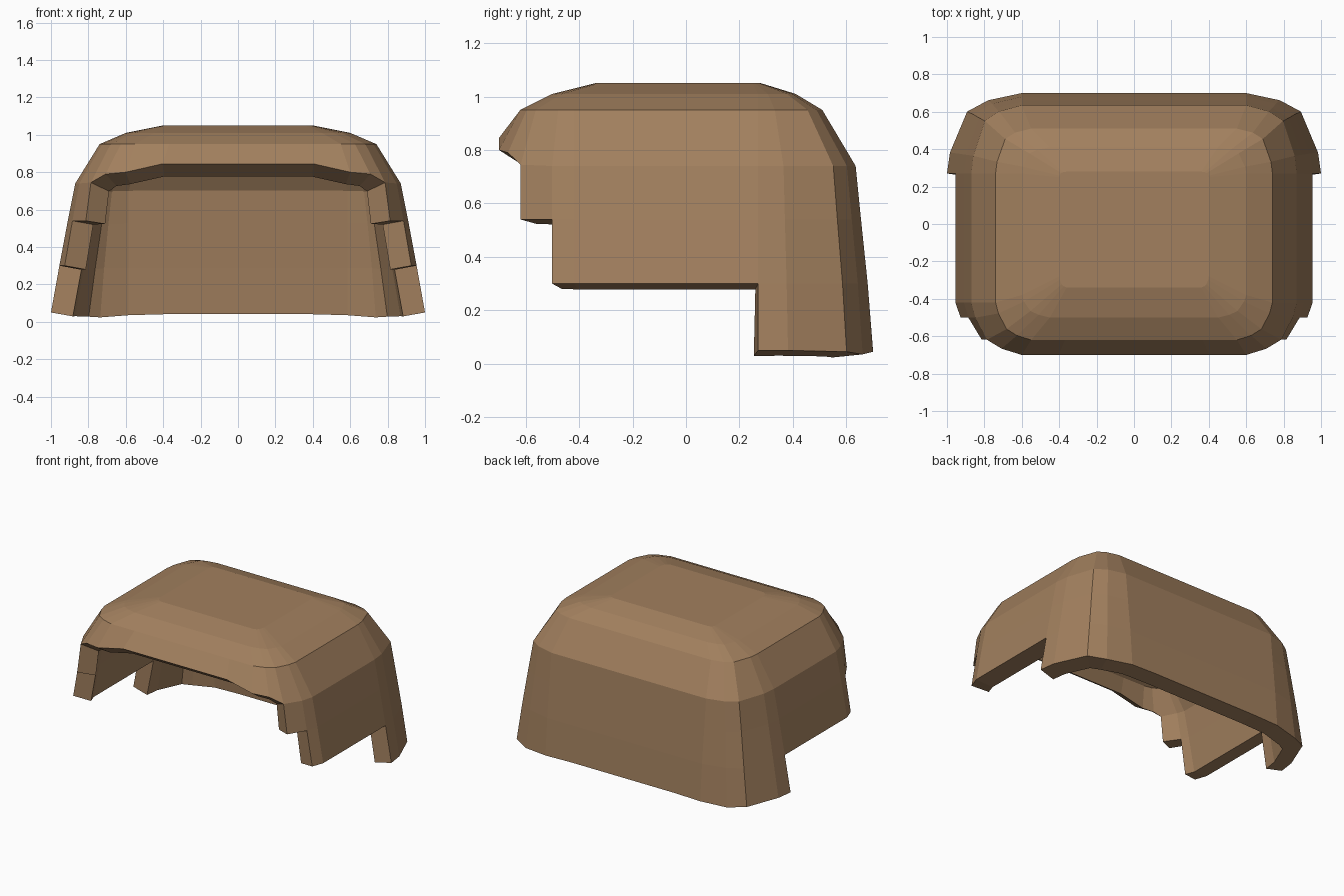
import bpy, bmesh

cube = bpy.data.objects.get("Cube")
if cube:
    bpy.data.objects.remove(cube, do_unlink=True)

# One flat colour
brown = bpy.data.materials.new("warm_brown")
brown.use_nodes = True
colour = (0.36, 0.215, 0.112, 1)
brown.diffuse_color = colour
shader = brown.node_tree.nodes["Principled BSDF"]
shader.inputs["Base Color"].default_value = colour
shader.inputs["Roughness"].default_value = 0.9

# Rings: height, half width, back, front, then where the corners begin (x, back y, front y)
RINGS = [
    (0.05, 1.00, 0.70, -0.70, 0.60, 0.27, -0.42),
    (0.30, 0.955, 0.68, -0.70, 0.60, 0.27, -0.42),
    (0.54, 0.91, 0.655, -0.70, 0.60, 0.27, -0.42),
    (0.74, 0.87, 0.635, -0.70, 0.60, 0.27, -0.42),
    (0.95, 0.74, 0.51, -0.62, 0.55, 0.27, -0.42),
    (1.01, 0.60, 0.41, -0.50, 0.45, 0.27, -0.38),
    (1.05, 0.40, 0.28, -0.34, 0.36, 0.25, -0.28),
]
# Corner shapes as fractions of the corner box
BACK = [(0, 1), (0.45, 0.91), (0.73, 0.77), (0.96, 0.26), (1, 0)]
FRONT = [(1, 0), (0.92, 0.29), (0.69, 0.71), (0.40, 0.88), (0, 1)]
FRINGE = {8: 0.745, 9: 0.79, 10: 0.80, 11: 0.845}   # raised front hem
HEM = {1: 0.045, 2: 0.035, 3: 0.045}                # dipped back corners


def half_ring(level, ring):
    z, half, back, front, cx, cb, cf = ring
    pts = [(cx * 0.67, back)]
    pts += [(cx + (half - cx) * u, cb + (back - cb) * v) for u, v in BACK]
    pts += [(cx + (half - cx) * u, cf + (front - cf) * v) for u, v in FRONT]
    pts.append((cx * 0.67, front))
    heights = {0: HEM, 3: FRINGE}.get(level, {})
    return [(x, y, heights.get(i, z)) for i, (x, y) in enumerate(pts)]


# Last column kept in each band: back drop, side panel, front tab, then all round
KEEP = [5, 7, 8]

bm = bmesh.new()
rows = []
for level, ring in enumerate(RINGS):
    right = half_ring(level, ring)
    left = [(-x, y, z) for x, y, z in reversed(right)]
    rows.append([bm.verts.new(p) for p in right + left])

count = len(rows[0])
for band, (low, high) in enumerate(zip(rows, rows[1:])):
    for i in range(count):
        j = (i + 1) % count
        column = min(i, count - 2 - i) if i < count - 1 else -1
        if band < len(KEEP) and column >= KEEP[band]:
            continue
        bm.faces.new((high[i], high[j], low[j], low[i]))
bm.faces.new(list(reversed(rows[-1])))
loose = [v for v in bm.verts if not v.link_faces]
bmesh.ops.delete(bm, geom=loose, context="VERTS")

mesh = bpy.data.meshes.new("hair_shell")
bm.to_mesh(mesh)
bm.free()
mesh.materials.append(brown)
shell = bpy.data.objects.new("hair_shell", mesh)
bpy.context.collection.objects.link(shell)

# Wall thickness, inward
solid = shell.modifiers.new("wall", "SOLIDIFY")
solid.thickness = 0.12
solid.offset = -1
solid.use_even_offset = True
